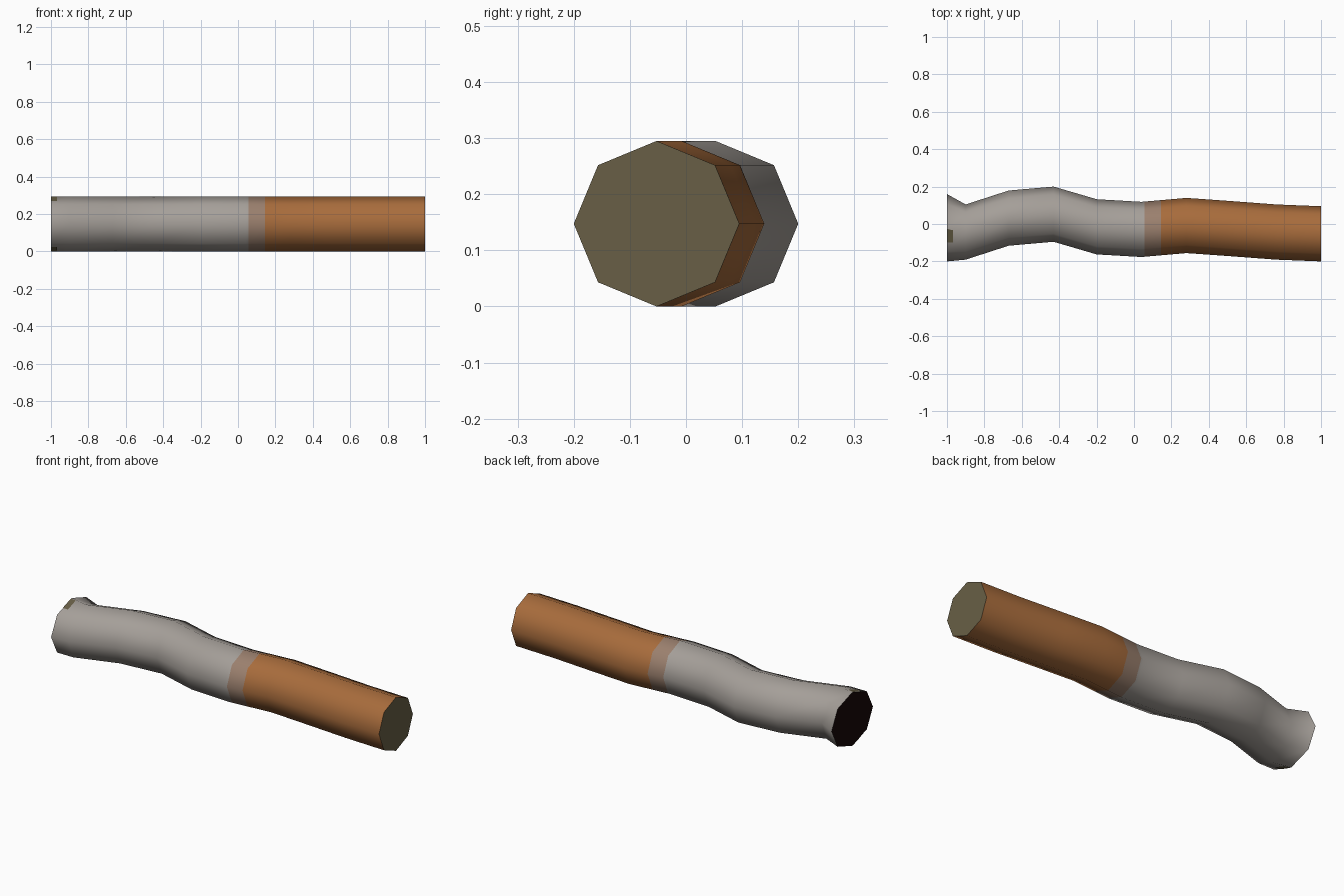
import bpy, math

if "Cube" in bpy.data.objects:
    bpy.data.objects.remove(bpy.data.objects["Cube"])

R = 0.1475          # tube radius, also height of its axis
SIDES = 8


def material(name, rgb):
    m = bpy.data.materials.new(name)
    lin = [(c / 255 / 12.92) if c < 11 else ((c / 255 + 0.055) / 1.055) ** 2.4 for c in rgb]
    m.diffuse_color = (*lin, 1)
    m.use_nodes = True
    m.node_tree.nodes["Principled BSDF"].inputs["Base Color"].default_value = m.diffuse_color
    return m


paper = material("grey paper", (165, 159, 153))
band = material("tan band", (155, 128, 110))
cork = material("cork orange", (168, 108, 60))
filt = material("olive filter", (104, 95, 70))
char = material("charred black", (22, 8, 8))

# Path along x: (x, centre y, half width in y)
PATH = [(-1, -0.02, 0.18), (-0.9, -0.043, R), (-0.67, 0.0315, R), (-0.43, 0.0525, R),
        (-0.2, -0.015, R), (0.04, -0.029, R), (0.28, -0.008, R), (0.52, -0.025, R),
        (0.76, -0.043, R), (1, -0.0525, R)]


def section(x):
    """Centre and half width at x, interpolated along the path."""
    for a, b in zip(PATH, PATH[1:]):
        if a[0] <= x <= b[0]:
            t = (x - a[0]) / (b[0] - a[0])
            return a[1] + t * (b[1] - a[1]), a[2] + t * (b[2] - a[2])


def point(x, k, lift=0.0):
    """Point on the tube at x; k counts octagon corners and may be fractional."""
    cy, ry = section(x)
    i, t = math.floor(k), k - math.floor(k)
    a, b = (2 * math.pi * j / SIDES for j in (i, i + 1))
    c = math.cos(a) * (1 - t) + math.cos(b) * t
    s = math.sin(a) * (1 - t) + math.sin(b) * t
    return (x, cy + (ry + lift) * c, R + (R + lift) * s)


def make(name, verts, faces, mat):
    me = bpy.data.meshes.new(name)
    me.from_pydata(verts, [], faces)
    me.materials.append(mat)
    ob = bpy.data.objects.new(name, me)
    bpy.context.collection.objects.link(ob)
    return ob


def tube(name, x0, x1, mat):
    xs = [x0] + [p[0] for p in PATH if x0 < p[0] < x1] + [x1]
    verts = [point(x, k) for x in xs for k in range(SIDES)]
    faces = []
    for r in range(len(xs) - 1):
        for k in range(SIDES):
            n = (k + 1) % SIDES
            faces.append((r * SIDES + k, r * SIDES + n, (r + 1) * SIDES + n, (r + 1) * SIDES + k))
    faces = [f[::-1] for f in faces]
    ob = make(name, verts, faces, mat)
    ob.data.flip_normals()
    ob.data.shade_smooth()
    return ob


# Wrapped tube in three coloured lengths
tube("paper_wrap", -1, 0.055, paper)
tube("joining_band", 0.055, 0.145, band)
tube("filter_wrap", 0.145, 1, cork)

# End caps
make("filter_end", [point(1, k) for k in range(SIDES)], [tuple(range(SIDES))], filt)
make("charred_end", [point(-1, k) for k in range(SIDES)], [tuple(range(SIDES))[::-1]], char)

# Small scorch marks on the lip, above and below
for name, k0, k1 in (("scorch_top", 2.05, 2.6), ("scorch_bottom", 5.4, 5.95)):
    v = [point(-1, k0, .002), point(-1, k1, .002), point(-0.967, k1, .002), point(-0.967, k0, .002)]
    v = [(x, y, min(max(z, 0), 2 * R)) for x, y, z in v]
    make(name, v, [(3, 2, 1, 0)], filt)

# Make every surface face outward
for ob in bpy.context.collection.objects:
    me = ob.data
    f = me.polygons[0]
    out = f.center.copy()
    if ob.name.endswith("_end"):
        out.y = out.z = 0
    else:
        out.x, out.y, out.z = 0, out.y - section(f.center.x)[0], out.z - R
    if f.normal.dot(out) < 0:
        me.flip_normals()
